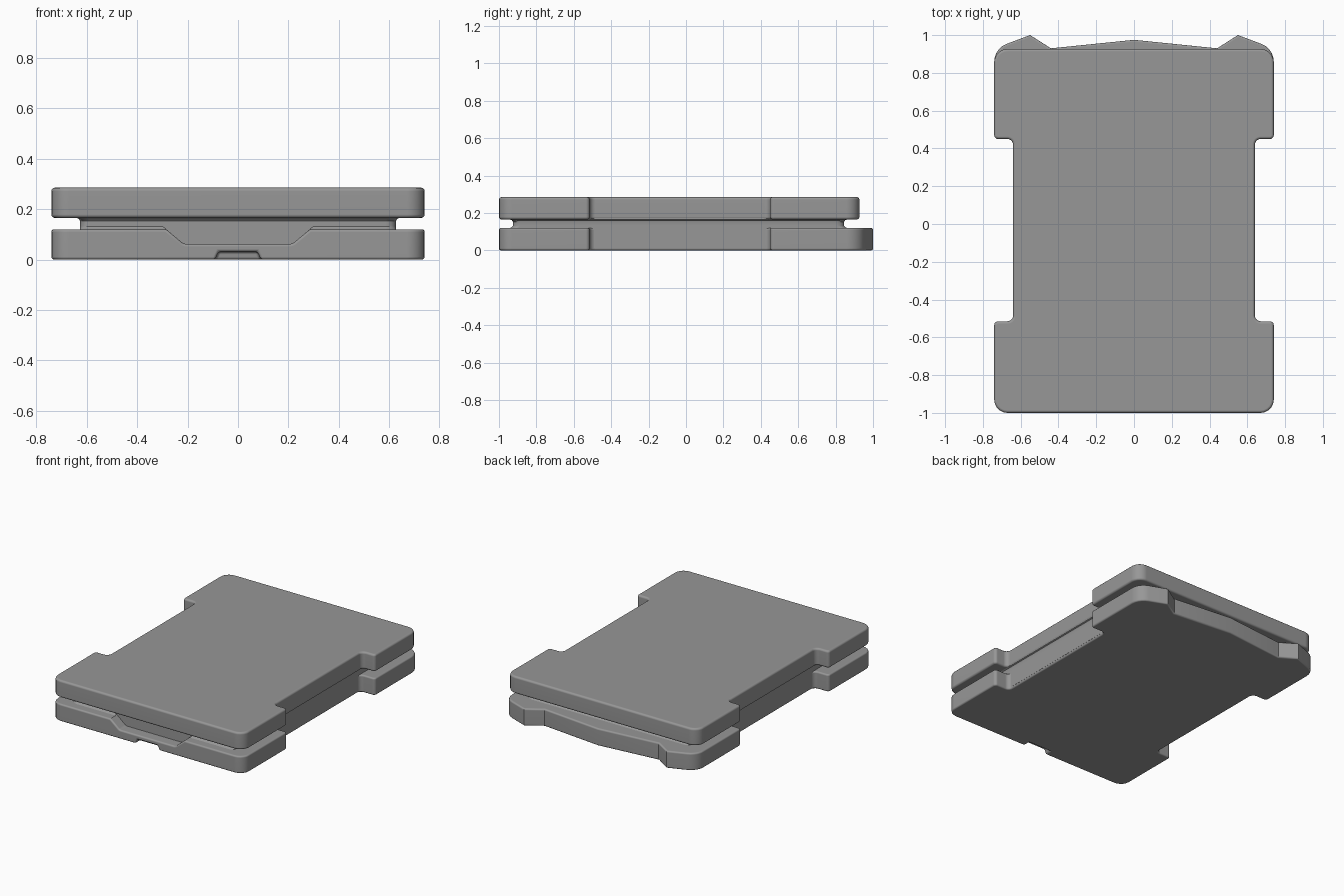
import bpy, bmesh, math
from mathutils import Vector

if "Cube" in bpy.data.objects:
    bpy.data.objects.remove(bpy.data.objects["Cube"])

GREY = bpy.data.materials.new("dark_grey")
GREY.diffuse_color = (0.31, 0.31, 0.31, 1)
GREY.use_nodes = True
GREY.node_tree.nodes["Principled BSDF"].inputs["Base Color"].default_value = GREY.diffuse_color


def rounded(points, segs=5):
    """Closed 2D outline from (x, y, radius) corners, each filleted by its radius."""
    out = []
    n = len(points)
    for i, (x, y, r) in enumerate(points):
        p = Vector((x, y))
        if r == 0:
            out.append(p)
            continue
        a = (Vector(points[i - 1][:2]) - p).normalized()
        b = (Vector(points[(i + 1) % n][:2]) - p).normalized()
        half = a.angle(b) / 2
        centre = p + (a + b).normalized() * r / math.sin(half)
        start = p + a * r / math.tan(half) - centre
        end = p + b * r / math.tan(half) - centre
        sweep = start.angle(end)
        for k in range(segs + 1):
            t = k / segs
            v = (start * math.sin((1 - t) * sweep) + end * math.sin(t * sweep)) / math.sin(sweep)
            out.append(centre + v)
    return out


def mirrored(half):
    """Right half of an outline, front to back, completed across x = 0."""
    return half + [(-x, y, r) for x, y, r in reversed(half) if x > 0]


def loft(name, loops):
    """Solid skinned through loops of 3D points."""
    bm = bmesh.new()
    rings = [[bm.verts.new(co) for co in loop] for loop in loops]
    for lo, hi in zip(rings, rings[1:]):
        for i in range(len(lo)):
            j = (i + 1) % len(lo)
            bm.faces.new((lo[i], lo[j], hi[j], hi[i]))
    bm.faces.new(rings[0])
    bm.faces.new(rings[-1])
    bmesh.ops.recalc_face_normals(bm, faces=bm.faces[:])
    mesh = bpy.data.meshes.new(name)
    bm.to_mesh(mesh)
    bm.free()
    mesh.materials.append(GREY)
    ob = bpy.data.objects.new(name, mesh)
    bpy.context.collection.objects.link(ob)
    return ob


def slab(name, corners, z0, z1):
    outline = rounded(corners)
    return loft(name, [[(p.x, p.y, z) for p in outline] for z in (z0, z1)])


def front_cutter(name, corners, y1):
    outline = rounded(corners)
    ob = loft(name, [[(p.x, y, p.y) for p in outline] for y in (-1.1, y1)])
    ob.hide_render = True
    ob.hide_set(True)
    return ob


def finish(ob, cutters=(), bevel=0.0):
    """Cut, round the rims and shade."""
    bpy.ops.object.select_all(action='DESELECT')
    bpy.context.view_layer.objects.active = ob
    ob.select_set(True)
    for c in cutters:
        m = ob.modifiers.new("cut", 'BOOLEAN')
        m.object, m.operation, m.solver = c, 'DIFFERENCE', 'EXACT'
        bpy.ops.object.modifier_apply(modifier=m.name)
    if bevel:
        m = ob.modifiers.new("rim", 'BEVEL')
        m.width, m.segments = bevel, 3
        m.limit_method, m.angle_limit = 'ANGLE', math.radians(60)
        m.use_clamp_overlap = False
        bpy.ops.object.modifier_apply(modifier=m.name)
    bpy.ops.object.shade_smooth_by_angle(angle=math.radians(32))
    m = ob.modifiers.new("normals", 'WEIGHTED_NORMAL')
    m.keep_sharp = True


def side(notch_x):
    """Wide ends with a grip notch on the side."""
    return [(0.74, -1.0, 0.07), (0.74, -0.515, 0.02), (notch_x, -0.515, 0.03),
            (notch_x, 0.45, 0.03), (0.74, 0.45, 0.02)]


# Upper plate with a straight back edge
upper = slab("upper_plate", mirrored(side(0.64) + [(0.74, 0.927, 0.07)]), 0.165, 0.285)

# Lower plate with two pointed tabs along the back
back = [(0.74, 0.929, 0.10), (0.55, 1.0, 0), (0.44, 0.93, 0), (0, 0.975, 0)]
lower = slab("lower_plate", mirrored(side(0.625) + back), 0.0, 0.12)

# Narrower core, flush with the lower notches and flared into the plates (z, flare x, flare y)
profile = [(0.014, 0, 0), (0.1195, 0, 0), (0.12, 0, 0.015), (0.124, 0, 0.006), (0.132, 0, 0),
           (0.153, 0, 0), (0.161, 0.004, 0.006), (0.165, 0.012, 0.015), (0.18, 0.012, 0.015)]
loops = []
for z, fx, fy in profile:
    x, y0, y1 = 0.626 + fx, -0.925 - fy, 0.845 + fy
    ring = rounded(mirrored([(x, y0, 0.04), (x, y1, 0.04)]))
    loops.append([(p.x, p.y, z) for p in ring])
core = loft("core", loops)

# Front recess (plate and core) and small slot under the front edge
trapezoid = mirrored([(0.215, 0.062, 0.03), (0.285, 0.12, 0), (0.309, 0.14, 0)])
recess = front_cutter("recess_cutter", trapezoid, -0.88)
core_trim = front_cutter("core_trim_cutter", trapezoid, -0.9255)
slot = front_cutter("slot_cutter", mirrored([(0.10, -0.02, 0), (0.077, 0.031, 0)]), -0.95)

finish(upper, bevel=0.014)
finish(lower, [recess, slot], bevel=0.011)
finish(core, [core_trim])
